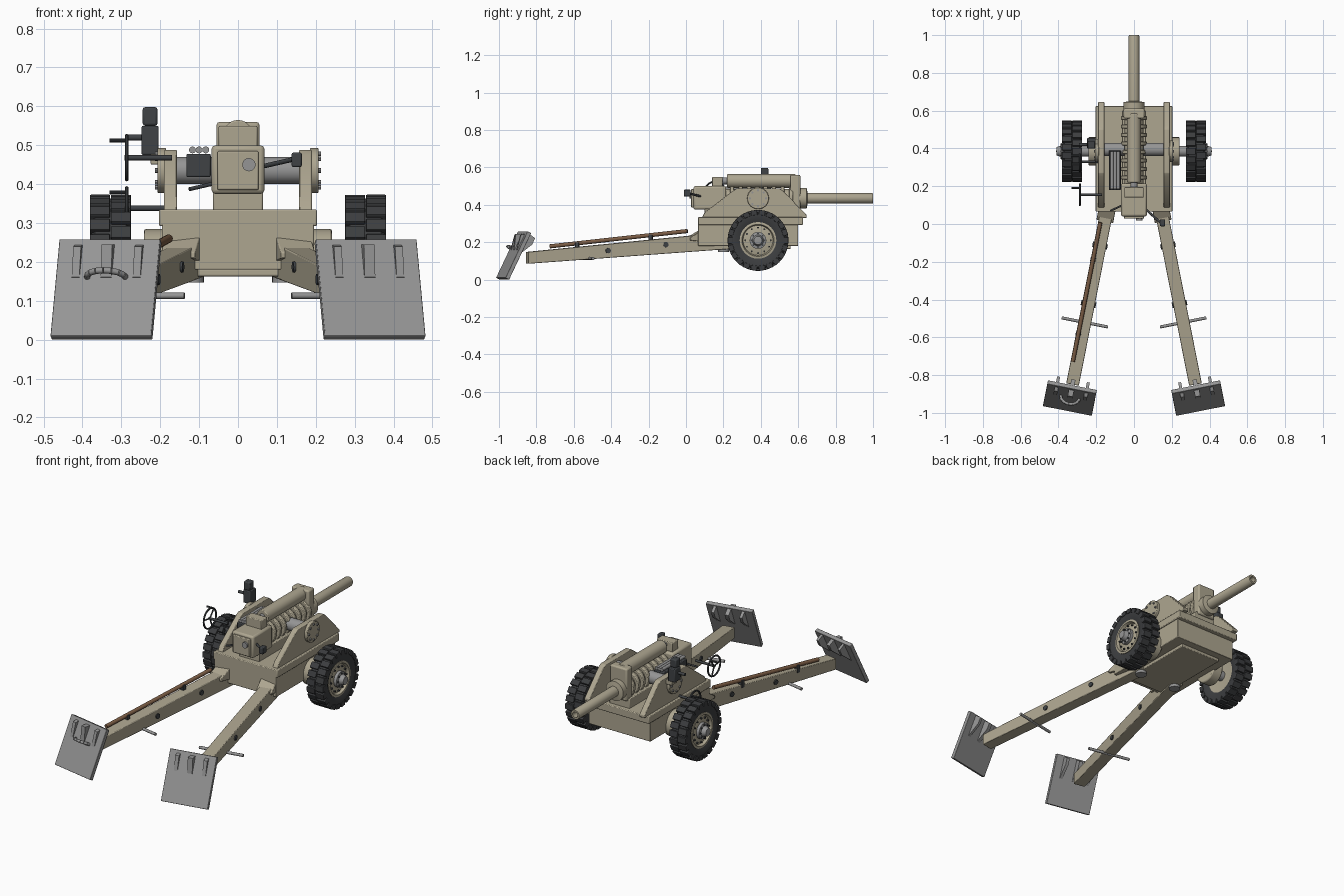
import bpy, bmesh, math
from mathutils import Matrix, Vector

if "Cube" in bpy.data.objects:
    bpy.data.objects.remove(bpy.data.objects["Cube"])

def material(name, r, g, b):
    m = bpy.data.materials.new(name)
    m.diffuse_color = (r, g, b, 1)
    m.use_nodes = True
    m.node_tree.nodes["Principled BSDF"].inputs["Base Color"].default_value = m.diffuse_color
    return m

TAN = material("field_tan", 0.42, 0.38, 0.28)
RUB = material("rubber", 0.045, 0.047, 0.05)
DARK = material("dark_metal", 0.05, 0.055, 0.06)
STEEL = material("steel", 0.3, 0.3, 0.3)
WOOD = material("wood", 0.2, 0.11, 0.06)
FLIP = Matrix.Scale(-1, 4, (1, 0, 0))
ONE = Matrix.Identity(4)

def finish(name, bm, mat, M=ONE, bevel=0, smooth=True):
    bm.transform(M)
    bmesh.ops.recalc_face_normals(bm, faces=bm.faces)
    me = bpy.data.meshes.new(name)
    bm.to_mesh(me)
    bm.free()
    ob = bpy.data.objects.new(name, me)
    bpy.context.collection.objects.link(ob)
    me.materials.append(mat)
    if bevel:
        b = ob.modifiers.new("bevel", 'BEVEL')
        b.width, b.segments, b.limit_method = bevel, 2, 'ANGLE'
    if smooth:
        bpy.ops.object.select_all(action='DESELECT')
        bpy.context.view_layer.objects.active = ob
        ob.select_set(True)
        bpy.ops.object.shade_smooth_by_angle(angle=math.radians(35))
    return ob

def cube(bm, center, size, R=ONE):
    bmesh.ops.create_cube(bm, size=1, matrix=R @ Matrix.Translation(center) @ Matrix.Diagonal((*size, 1)))

def box(name, x, y, z, mat=TAN, M=ONE, bevel=0.004):
    bm = bmesh.new()
    cube(bm, [(a + b) / 2 for a, b in (x, y, z)], [b - a for a, b in (x, y, z)])
    return finish(name, bm, mat, M, bevel)

def rod(bm, a, b, r, n=16, r2=None):
    a, b = Vector(a), Vector(b)
    d = b - a
    R = Matrix.Translation((a + b) / 2) @ d.to_track_quat('Z', 'Y').to_matrix().to_4x4()
    bmesh.ops.create_cone(bm, cap_ends=True, segments=n, radius1=r, radius2=r if r2 is None else r2,
                          depth=d.length, matrix=R)

def cyl(name, a, b, r, mat=TAN, M=ONE, n=24, bevel=0):
    bm = bmesh.new()
    rod(bm, a, b, r, n)
    return finish(name, bm, mat, M, bevel)

def prism(name, yz, x0, x1, mat=TAN, M=ONE, bevel=0.003):
    bm = bmesh.new()
    f = bm.faces.new([bm.verts.new((x0, y, z)) for y, z in yz])
    g = bmesh.ops.extrude_face_region(bm, geom=[f])["geom"]
    bmesh.ops.translate(bm, vec=(x1 - x0, 0, 0), verts=[v for v in g if isinstance(v, bmesh.types.BMVert)])
    return finish(name, bm, mat, M, bevel)

def lathe(name, prof, center, axis, mat=TAN, M=ONE, n=32):
    # closed (radius, distance) profile spun about the axis
    bm = bmesh.new()
    vs = [bm.verts.new((r, 0, h)) for r, h in prof]
    es = [bm.edges.new((vs[i], vs[(i + 1) % len(vs)])) for i in range(len(vs))]
    bmesh.ops.spin(bm, geom=vs + es, cent=(0, 0, 0), axis=(0, 0, 1), angle=2 * math.pi, steps=n)
    bmesh.ops.remove_doubles(bm, verts=bm.verts, dist=1e-5)
    bm.transform(Matrix.Translation(center) @ Vector(axis).to_track_quat('Z', 'Y').to_matrix().to_4x4())
    return finish(name, bm, mat, M)

def circle_rods(name, c, ring, r, a, b, count, mat, M=ONE):
    # small bolts facing x, spaced round a ring
    bm = bmesh.new()
    for i in range(count):
        t = 2 * math.pi * i / count
        y, z = c[0] + ring * math.cos(t), c[1] + ring * math.sin(t)
        rod(bm, (a, y, z), (b, y, z), r, 8)
    return finish(name, bm, mat, M)

# carriage body
prism("carriage_body", [(0.065, 0.18), (0.065, 0.31), (0.6, 0.31), (0.6, 0.18)], -0.195, 0.195)
box("carriage_deck", (-0.203, 0.203), (0.065, 0.625), (0.292, 0.335))
box("belly_plate", (-0.13, 0.13), (0.1, 0.56), (0.163, 0.182))

# gun: cradle, breech, ribs, barrel, recoil cylinder
box("cradle", (-0.064, 0.064), (0.1, 0.6), (0.33, 0.39))
box("breech_housing", (-0.068, 0.068), (0.04, 0.215), (0.375, 0.5), bevel=0.01)
box("breech_door", (-0.053, 0.053), (0.028, 0.045), (0.385, 0.485))
cyl("breech_knob", (0.028, 0.018, 0.45), (0.028, 0.035, 0.45), 0.017, STEEL)
cyl("gun_jacket", (0, 0.2, 0.435), (0, 0.6, 0.435), 0.05)
bm = bmesh.new()
for i in range(8):
    y = 0.235 + i * 0.045
    rod(bm, (0, y, 0.435), (0, y + 0.022, 0.435), 0.068, 28)
finish("jacket_rings", bm, TAN, bevel=0.004)
lathe("barrel", [(0.016, 0), (0.055, 0), (0.055, 0.045), (0.029, 0.05), (0.028, 0.395), (0.026, 0.4),
                 (0.016, 0.4)], (0, 0.6, 0.435), (0, 1, 0))
cyl("bore", (0, 0.6, 0.435), (0, 0.95, 0.435), 0.0165, DARK)
box("muzzle_collar_block", (-0.055, 0.055), (0.558, 0.612), (0.375, 0.56), bevel=0.008)
cyl("recoil_cylinder", (0, 0.22, 0.528), (0, 0.585, 0.528), 0.037, bevel=0.004)
cyl("recoil_piston", (0, 0.16, 0.528), (0, 0.23, 0.528), 0.018, STEEL)
box("recoil_anchor", (-0.05, 0.05), (0.14, 0.195), (0.495, 0.55))

# breech levers
bm = bmesh.new()
rod(bm, (0.06, 0.08, 0.445), (0.148, 0.0, 0.465), 0.006)
rod(bm, (-0.06, 0.1, 0.402), (-0.125, 0.07, 0.387), 0.005)
finish("breech_levers", bm, DARK)
box("lever_grip", (0.138, 0.164), (-0.012, 0.025), (0.444, 0.481), DARK)

# loading tray with rounds
box("loading_tray", (-0.133, -0.07), (0.18, 0.39), (0.418, 0.478), DARK)
bm = bmesh.new()
for x in (-0.117, -0.1, -0.083):
    rod(bm, (x, 0.185, 0.488), (x, 0.385, 0.488), 0.009, 12)
finish("tray_rounds", bm, STEEL)

# wheels and cheeks, both sides
WY, WZ = 0.385, 0.21
for side, M in (("right", ONE), ("left", FLIP)):
    # cheek plate and trunnion
    prism(side + "_cheek", [(0.085, 0.33), (0.1, 0.36), (0.25, 0.475), (0.27, 0.488), (0.5, 0.488),
                            (0.52, 0.475), (0.645, 0.345), (0.645, 0.33)], 0.157, 0.19, TAN, M)
    cyl(side + "_trunnion", (0.05, 0.395, 0.435), (0.16, 0.395, 0.435), 0.035, STEEL, M)
    cyl(side + "_trunnion_cap", (0.185, 0.385, 0.435), (0.207, 0.385, 0.435), 0.058, TAN, M, 32, 0.003)
    circle_rods(side + "_trunnion_bolts", (0.385, 0.435), 0.043, 0.006, 0.205, 0.213, 8, STEEL, M)
    # axle
    cyl(side + "_axle_housing", (0.18, WY, WZ), (0.242, WY, WZ), 0.075, TAN, M, 24, 0.006)
    cyl(side + "_axle", (0.2, WY, WZ), (0.39, WY, WZ), 0.028, STEEL, M)
    # tyre with staggered lugs
    lathe(side + "_tyre", [(0.092, -0.038), (0.12, -0.05), (0.142, -0.05), (0.153, -0.04), (0.153, 0.04),
                           (0.142, 0.05), (0.12, 0.05), (0.092, 0.038)], (0.328, WY, WZ), (1, 0, 0), RUB, M, 40)
    bm = bmesh.new()
    for i in range(44):
        R = Matrix.Translation((0.328, WY, WZ)) @ Matrix.Rotation(math.pi * 2 * i / 44, 4, 'X')
        cube(bm, (0.027 if i % 2 else -0.027, 0, 0.149), (0.052, 0.034, 0.027), R)
    finish(side + "_tyre_lugs", bm, RUB, M, 0.003, False)
    # rim, hub and bolts
    lathe(side + "_rim", [(0, -0.03), (0.098, -0.04), (0.098, 0.044), (0.086, 0.046), (0.08, 0.03), (0.05, 0.038),
                          (0, 0.038)], (0.328, WY, WZ), (1, 0, 0), TAN, M)
    lathe(side + "_hub", [(0, 0.03), (0.045, 0.03), (0.045, 0.055), (0.03, 0.058), (0.022, 0.082), (0, 0.084)],
          (0.328, WY, WZ), (1, 0, 0), STEEL, M, 20)
    circle_rods(side + "_hub_bolts", (WY, WZ), 0.036, 0.005, 0.38, 0.389, 8, DARK, M)
    circle_rods(side + "_rim_bolts", (WY, WZ), 0.068, 0.005, 0.355, 0.37, 12, DARK, M)

    # trail leg: local frame with -y running down the leg
    T = M @ Matrix.Translation((0.118, 0.2, 0)) @ Matrix.Rotation(0.195, 4, 'Z')
    prism(side + "_trail", [(0.03, 0.164), (0.03, 0.252), (-0.13, 0.24), (-1.07, 0.148), (-1.07, 0.085)],
          -0.034, 0.034, TAN, T)
    cyl(side + "_trail_hinge", (0, 0, 0.147), (0, 0, 0.26), 0.03, STEEL, T)
    prism(side + "_trail_bracket", [(-0.19, 0.21), (-0.19, 0.225), (-0.1, 0.28), (-0.1, 0.2)], -0.045, 0.045, TAN, T)
    bm = bmesh.new()
    for y, z in ((-0.32, 0.187), (-0.635, 0.155)):
        rod(bm, (-0.04, y, z), (0.04, y, z), 0.014)
    finish(side + "_trail_pins", bm, DARK, T)
    cyl(side + "_lifting_bar", (-0.125, -0.735, 0.113), (0.125, -0.735, 0.113), 0.008, STEEL, T, 12)
    # spade: tilted plate with ribs on both faces
    S = T @ Matrix.Translation((0, -1.083, 0.254)) @ Matrix.Rotation(-0.45, 4, 'X')
    box(side + "_spade_plate", (-0.132, 0.132), (-0.011, 0.011), (-0.277, 0.0), STEEL, S, 0.002)
    for i, x in enumerate((-0.08, 0, 0.08)):
        w, d = (0.014, 0.042) if x == 0 else (0.01, 0.028)
        prism(f"{side}_spade_rear_rib_{i}", [(-0.009, -0.015), (-d, -0.03), (-0.013, -0.11), (-0.009, -0.11)],
              x - w, x + w, STEEL, S, 0)
        prism(f"{side}_spade_front_rib_{i}", [(0.009, -0.005), (0.05, -0.012), (0.05, -0.05), (0.009, -0.13)],
              x - w * .8, x + w * .8, STEEL, S, 0)
    if side == "left":
        # curved grab handle on the spade
        bm = bmesh.new()
        pts = [(0.05 * math.cos(t), -0.01 - 0.04 * math.sin(t), -0.108)
               for t in [math.pi * k / 8 for k in range(9)]]
        for a, b in zip(pts, pts[1:]):
            rod(bm, a, b, 0.008, 12)
        finish("spade_handle", bm, STEEL, S)
        # rammer staff carried on this leg
        cyl("rammer_staff", (0.022, -0.2, 0.26), (0.022, -0.95, 0.178), 0.011, WOOD, T, 12)
        for y, z in ((-0.4, 0.228), (-0.8, 0.185)):
            box("staff_clip", (0.008, 0.036), (y - 0.01, y + 0.01), (z - 0.03, z + 0.014), DARK, T, 0.002)

# aiming handwheels
for name, y, z, r in (("elevation_handwheel", 0.155, 0.468, 0.056), ("traverse_handwheel", 0.33, 0.338, 0.052)):
    lathe(name + "_rim", [(r + 0.005 * math.cos(k * math.pi / 4), 0.005 * math.sin(k * math.pi / 4))
                          for k in range(8)], (-0.286, y, z), (1, 0, 0), DARK)
    bm = bmesh.new()
    for k in range(3):
        t = 0.9 + k * 2 * math.pi / 3
        rod(bm, (-0.286, y, z), (-0.286, y + r * math.cos(t), z + r * math.sin(t)), 0.004, 8)
    p = (y + r * math.cos(0.9), z + r * math.sin(0.9))
    rod(bm, (-0.286, *p), (-0.33, *p), 0.005, 10)
    rod(bm, (-0.292, y, z), (-0.17, y, z), 0.007, 12)
    finish(name + "_shaft", bm, DARK)

# panoramic sight
box("sight_bracket", (-0.225, -0.17), (0.4, 0.45), (0.45, 0.478), TAN)
box("sight_body", (-0.248, -0.204), (0.4, 0.455), (0.475, 0.55), DARK)
box("sight_head", (-0.245, -0.207), (0.4, 0.44), (0.55, 0.598), DARK, ONE, 0.006)
cyl("sight_eyepiece", (-0.29, 0.42, 0.52), (-0.23, 0.42, 0.52), 0.008, DARK)
